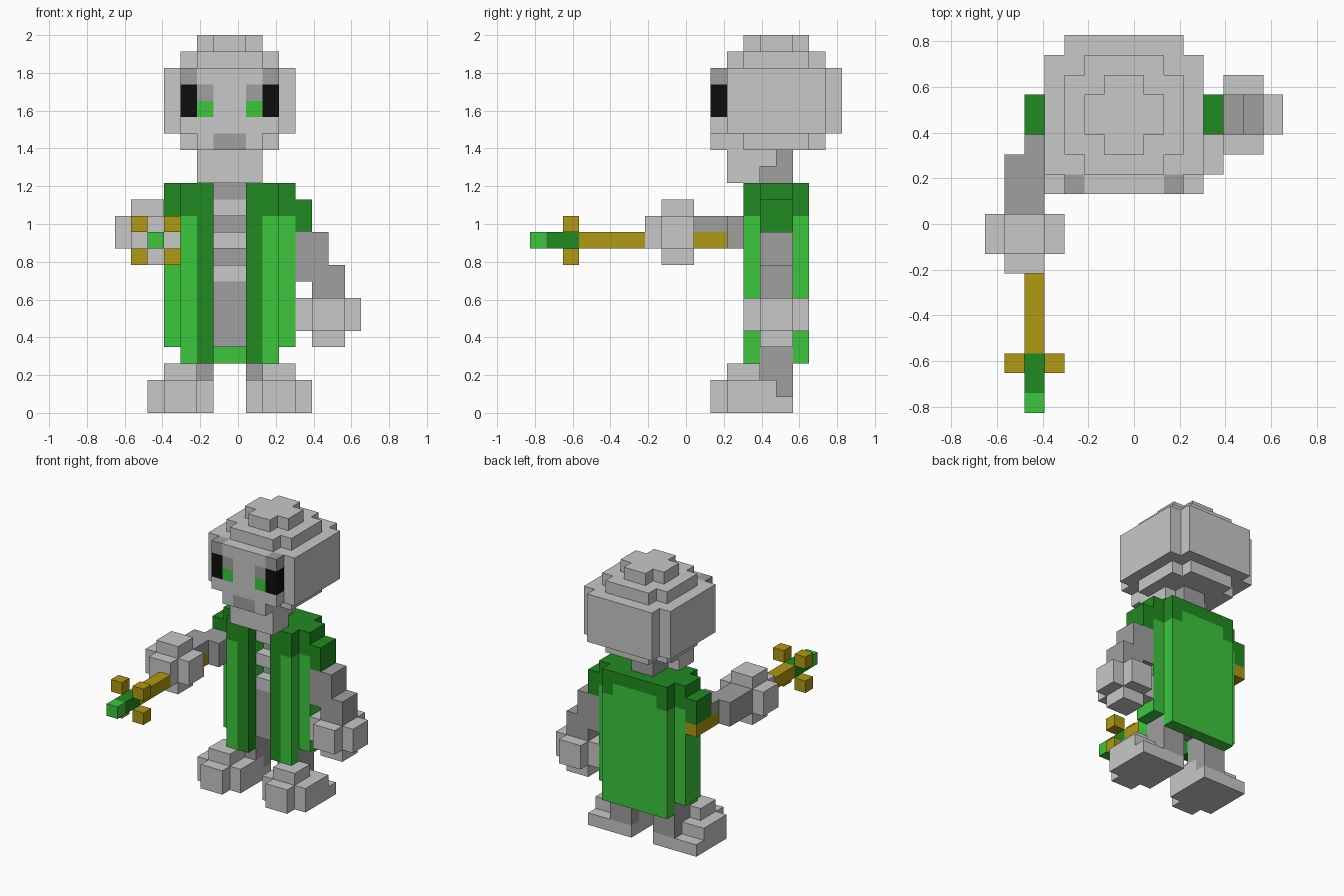
import bpy, bmesh, math
from mathutils import Vector

if "Cube" in bpy.data.objects:
    bpy.data.objects.remove(bpy.data.objects["Cube"])

U = 2 / 23                        # size of one block
ORIGIN = Vector((-7.5, -9.5, 0))  # grid corner in blocks

COLOURS = {
    "pale_grey": (0.58, 0.58, 0.58), "mid_grey": (0.35, 0.35, 0.35),
    "bright_green": (0.045, 0.57, 0.045), "dark_green": (0.015, 0.26, 0.015),
    "gold": (0.44, 0.32, 0.006), "black": (0.004, 0.004, 0.004)}
MATS = {}
for cname, rgb in COLOURS.items():
    MATS[cname] = bpy.data.materials.new(cname)
    MATS[cname].diffuse_color = (*rgb, 1)
NAMES = list(COLOURS)
PALE, MID, BRIGHT, DARK, GOLD, BLACK = NAMES

cells = {}                        # block -> (part, colour); later boxes win


def box(part, colour, x, y, z, mirror=False):
    """Fill a box of blocks, optionally also mirrored about the body centre."""
    spans = [x, (14 - x[1], 14 - x[0])] if mirror else [x]
    for n, s in enumerate(spans):
        name = part if not mirror else part + ("_left", "_right")[n]
        if part in ("head", "coat", "neck"):
            name = part
        for i in range(*s):
            for j in range(*y):
                for k in range(*z):
                    cells[i, j, k] = (name, colour)


# Feet and legs
box("leg", MID, (8, 10), (14, 16), (2, 4), True)
box("leg", MID, (8, 10), (15, 16), (1, 2), True)
box("foot", PALE, (8, 12), (12, 15), (0, 2), True)
box("foot", PALE, (8, 12), (15, 16), (0, 1), True)
box("foot", PALE, (9, 11), (11, 12), (0, 2), True)
box("foot", PALE, (9, 11), (12, 14), (2, 3), True)

# Torso: spine, hips and pale ribs
box("torso", MID, (4, 10), (15, 16), (4, 14))
box("torso", MID, (4, 10), (14, 15), (4, 8))
box("torso", MID, (6, 8), (14, 15), (13, 14))
for z in (8, 10, 12):
    box("torso", PALE, (6, 8), (14, 15), (z, z + 1))

# Coat: back, sides, front panels, lapels, shoulders, sleeves
box("coat", BRIGHT, (4, 10), (16, 17), (3, 13))
box("coat", DARK, (4, 10), (16, 17), (13, 14))
box("coat", DARK, (9, 10), (16, 17), (12, 13), True)
box("coat", BRIGHT, (10, 11), (14, 16), (4, 12), True)
box("coat", BRIGHT, (9, 10), (13, 14), (3, 12), True)
box("coat", DARK, (8, 9), (13, 14), (3, 14), True)
box("coat", DARK, (9, 10), (13, 14), (12, 14), True)
box("coat", DARK, (10, 11), (14, 16), (12, 14), True)
box("coat", DARK, (8, 10), (14, 16), (13, 14), True)
box("coat", BRIGHT, (8, 10), (14, 15), (8, 13), True)
box("coat", DARK, (11, 12), (14, 16), (11, 13), True)

# Hanging arm and hand
box("hanging_arm", MID, (11, 13), (14, 16), (8, 11))
box("hanging_arm", MID, (12, 14), (14, 16), (7, 9))
box("hanging_hand", PALE, (12, 14), (14, 16), (4, 7))
box("hanging_hand", PALE, (11, 15), (14, 16), (5, 7))
box("hanging_hand", PALE, (12, 14), (13, 17), (5, 7))

# Raised arm and hand
box("raised_arm", MID, (2, 4), (12, 14), (10, 12))
box("raised_arm", MID, (1, 3), (10, 13), (10, 12))
box("raised_hand", PALE, (1, 3), (7, 10), (10, 12))
box("raised_hand", PALE, (0, 4), (8, 10), (10, 12))
box("raised_hand", PALE, (1, 3), (8, 10), (9, 13))

# Staff with green tip and four prongs
box("staff", GOLD, (2, 3), (10, 16), (10, 11))
box("staff", GOLD, (2, 3), (3, 7), (10, 11))
box("staff", DARK, (2, 3), (1, 3), (10, 11))
box("staff", BRIGHT, (2, 3), (0, 1), (10, 11))
for x in (1, 3):
    for z in (9, 11):
        box("staff_prongs", GOLD, (x, x + 1), (2, 3), (z, z + 1))

# Neck and jaw
box("neck", MID, (6, 8), (14, 16), (14, 16))
box("jaw", PALE, (5, 9), (12, 14), (14, 16))
box("jaw", PALE, (5, 9), (14, 15), (15, 16))

# Skull: stacked rounded layers
box("head", PALE, (4, 10), (13, 17), (16, 17))
box("head", PALE, (5, 9), (11, 18), (16, 17))
box("head", PALE, (3, 11), (12, 18), (17, 21))
box("head", PALE, (4, 10), (11, 19), (17, 21))
box("head", PALE, (4, 10), (13, 17), (21, 22))
box("head", PALE, (5, 9), (12, 18), (21, 22))
box("head", PALE, (5, 9), (14, 16), (22, 23))
box("head", PALE, (6, 8), (13, 17), (22, 23))

# Face: nose, brows, eye sockets, glowing eyes
box("head", MID, (6, 8), (11, 12), (16, 17))
box("head", MID, (9, 10), (11, 12), (20, 21), True)
box("head", MID, (8, 9), (11, 12), (19, 20), True)
box("head", BLACK, (9, 10), (11, 12), (18, 20), True)
box("head", BRIGHT, (8, 9), (11, 12), (18, 19), True)

# Skin every part: keep only block sides open to the air
for part in dict.fromkeys(p for p, _ in cells.values()):
    bm = bmesh.new()
    verts = {}
    used = list(dict.fromkeys(c for p, c in cells.values() if p == part))
    for cell, (p, colour) in cells.items():
        if p != part:
            continue
        for axis in range(3):
            for side in (0, 1):
                near = list(cell)
                near[axis] += 2 * side - 1
                if tuple(near) in cells:
                    continue
                loop = []
                for a, b in ((0, 0), (1, 0), (1, 1), (0, 1)):
                    c = list(cell)
                    c[axis] += side
                    c[(axis + 1) % 3] += a
                    c[(axis + 2) % 3] += b
                    c = tuple(c)
                    if c not in verts:
                        verts[c] = bm.verts.new((Vector(c) + ORIGIN) * U)
                    loop.append(verts[c])
                face = bm.faces.new(loop if side else loop[::-1])
                face.material_index = used.index(colour)
    # merge flat same-coloured areas
    bmesh.ops.dissolve_limit(bm, angle_limit=math.radians(1), verts=bm.verts,
                             edges=bm.edges, delimit={'MATERIAL'})
    mesh = bpy.data.meshes.new(part)
    bm.to_mesh(mesh)
    bm.free()
    for c in used:
        mesh.materials.append(MATS[c])
    bpy.context.collection.objects.link(bpy.data.objects.new(part, mesh))

for m in bpy.data.materials:
    if m.users and not m.is_grease_pencil:
        m.use_nodes = True
        m.node_tree.nodes["Principled BSDF"].inputs["Base Color"].default_value = m.diffuse_color
